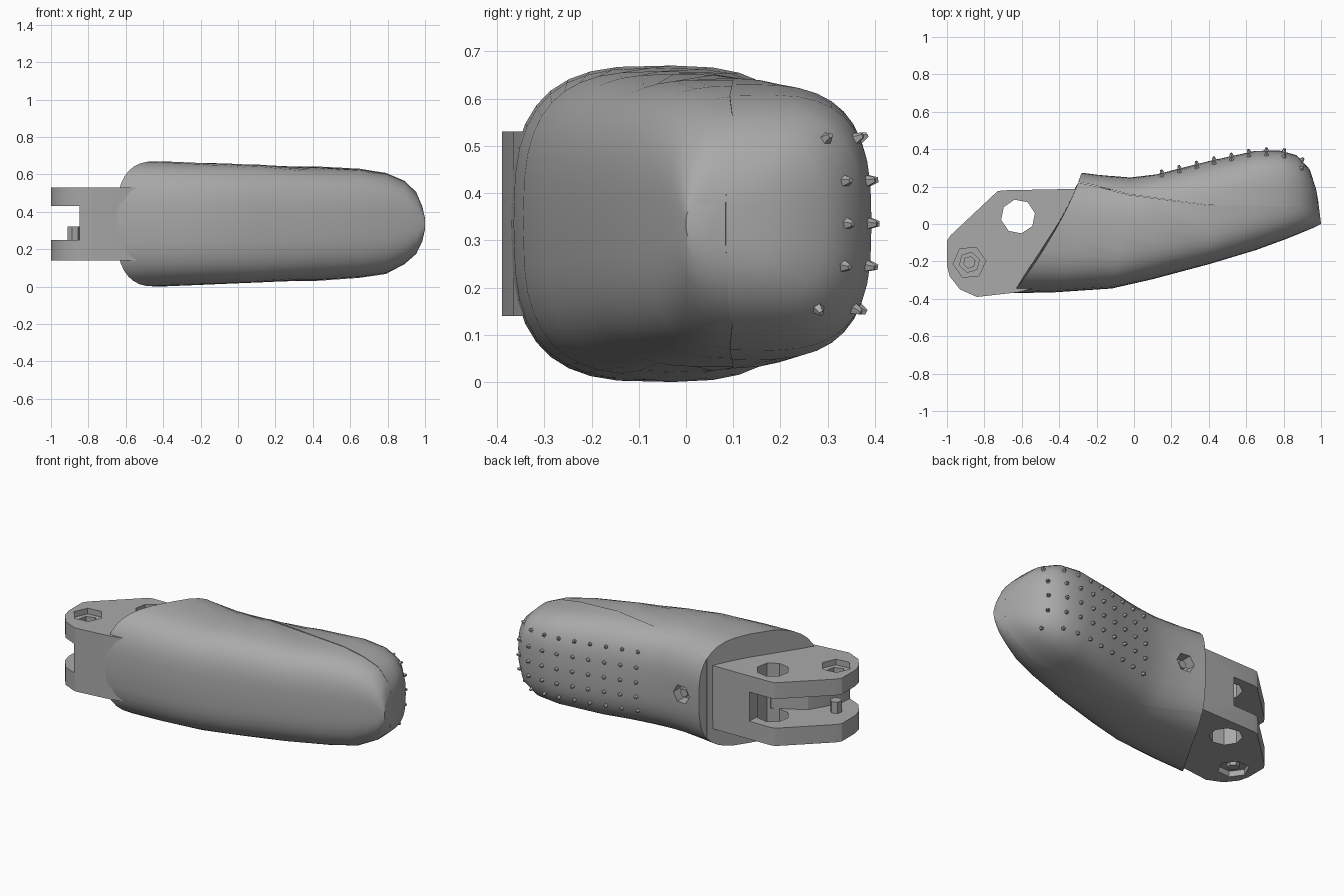
import bpy, bmesh, math
from mathutils import Vector
from mathutils.bvhtree import BVHTree

cube = bpy.data.objects.get("Cube")
if cube:
    bpy.data.objects.remove(cube, do_unlink=True)

grey = bpy.data.materials.new("plain grey")
grey.use_nodes = True
grey.diffuse_color = (0.4, 0.4, 0.4, 1)
grey.node_tree.nodes["Principled BSDF"].inputs["Base Color"].default_value = (0.4, 0.4, 0.4, 1)


def finish(name, bm):
    bmesh.ops.recalc_face_normals(bm, faces=bm.faces[:])
    mesh = bpy.data.meshes.new(name)
    bm.to_mesh(mesh)
    bm.free()
    mesh.materials.append(grey)
    ob = bpy.data.objects.new(name, mesh)
    bpy.context.collection.objects.link(ob)
    return ob


def select(ob):
    bpy.ops.object.select_all(action="DESELECT")
    ob.select_set(True)
    bpy.context.view_layer.objects.active = ob


def smooth(ob, angle=35):
    select(ob)
    bpy.ops.object.shade_smooth_by_angle(angle=math.radians(angle))


def bridge(name, rings):
    """Skin closed rings of points and cap both ends."""
    bm = bmesh.new()
    loops = [[bm.verts.new(p) for p in ring] for ring in rings]
    n = len(loops[0])
    for a, b in zip(loops, loops[1:]):
        for i in range(n):
            j = (i + 1) % n
            bm.faces.new((a[i], a[j], b[j], b[i]))
    bm.faces.new(loops[0])
    bm.faces.new(loops[-1])
    return finish(name, bm)


def prism(name, pts, lo, hi, along_y=False):
    def place(p, h):
        return Vector((p[0], h, p[1])) if along_y else Vector((p[0], p[1], h))
    return bridge(name, [[place(p, h) for p in pts] for h in (lo, hi)])


def ngon(cx, cy, r, n, turn=0.0):
    return [(cx + r * math.cos(turn + math.tau * i / n),
             cy + r * math.sin(turn + math.tau * i / n)) for i in range(n)]


def cut(ob, cutter):
    cutter.hide_render = True
    mod = ob.modifiers.new("cut", "BOOLEAN")
    mod.operation = "DIFFERENCE"
    mod.solver = "EXACT"
    mod.object = cutter
    select(ob)
    bpy.ops.object.modifier_apply(modifier=mod.name)
    bpy.data.objects.remove(cutter, do_unlink=True)


# Stations: front x, y, back x, y, bottom, top, seam position (-1 front, 1 back)
STATIONS = [
    (-.65, -.37, -.28, .27, .00, .67, .85),
    (-.42, -.365, -.2, .26, .005, .665, .82),
    (-.12, -.345, -.02, .245, .015, .658, .7),
    (.1, -.295, .12, .262, .022, .652, .55),
    (.4, -.215, .4, .333, .032, .64, .15),
    (.65, -.14, .65, .388, .05, .627, -.1),
    (.8, -.085, .78, .39, .07, .605, -.25),
    (.9, -.045, .87, .365, .12, .565, -.3),
    (.96, -.02, .94, .29, .175, .505, -.3),
    (.99, -.005, .975, .18, .24, .43, 0),
    (1, 0, .985, .12, .29, .38, .4),
]
POWER = 3


def spow(v, e):
    return math.copysign(abs(v) ** e, v)


def arc_ring(station, index, back, count, outset):
    """Arc of a rounded-square section, behind or in front of the seam."""
    fx, fy, bx, by, z0, z1, seam = station
    a = math.acos(spow(seam, POWER / 2))
    start, end = (-a, a) if back else (a, math.tau - a)
    bow = 0.035 * max(0, 1 - index / 3)
    pts = []
    for i in range(count + 1):
        t = start + (end - start) * i / count
        s = spow(math.cos(t), 2 / POWER)
        h = spow(math.sin(t), 2 / POWER) * outset
        pts.append(Vector(((fx + bx) / 2 + (bx - fx) / 2 * s + bow * (1 - s * s),
                           (fy + by) / 2 + (by - fy) / 2 * s * outset,
                           (z0 + z1) / 2 + (z1 - z0) / 2 * h)))
    return pts


# Front shell and back pad
front_shell = bridge("front_shell", [arc_ring(s, i, False, 28, 1) for i, s in enumerate(STATIONS)])
smooth(front_shell)
grip_pad = bridge("grip_pad", [arc_ring(s, i, True, 20, 1.012) for i, s in enumerate(STATIONS)])
pad_tree = BVHTree.FromObject(grip_pad, bpy.context.evaluated_depsgraph_get())

# Screw socket in the pad
cut(grip_pad, prism("socket_cutter", ngon(-.15, .335, .058, 6), .19, .4, True))
smooth(grip_pad)
prism("socket_screw", ngon(-.15, .335, .026, 6), .18, .235, True)

# Small pointed grip studs
bm = bmesh.new()
for col in range(9):
    for row in range(5):
        x, z = .15 + .093 * col, .155 + .09 * row
        hit, normal, _, _ = pad_tree.ray_cast(Vector((x, 2, z)), Vector((0, -1, 0)))
        if hit is None:
            continue
        turn = normal.to_track_quat("Z", "Y").to_matrix().to_4x4()
        turn.translation = hit + normal * .005
        bmesh.ops.create_cone(bm, cap_ends=True, segments=5, radius1=.016,
                              radius2=.006, depth=.026, matrix=turn)
finish("grip_studs", bm)

# Hinge block with slot, window and pin recesses
outline = [(-1, -.09), (-.98, -.06), (-.73, .175), (-.7, .18), (-.3, .188), (-.15, .1),
           (-.3, -.28), (-.62, -.365), (-.84, -.39), (-.93, -.35), (-.985, -.28), (-1, -.22)]
hinge = prism("hinge_block", outline, .14, .53)
slot = [(-1.1, -.5), (-.86, -.5), (-.84, -.3), (-.74, -.13), (-.56, -.03), (-.56, .3), (-1.1, .3)]
cut(hinge, prism("slot_cutter", slot, .25, .43))
cut(hinge, prism("window_cutter", ngon(-.62, .04, .092, 8, .2), 0, 1))
PIN = (-.88, -.205)
cut(hinge, prism("pin_hole_cutter", ngon(*PIN, .055, 6, .3), .4, .6))
for name, lo, hi in (("upper", .495, .6), ("lower", 0, .175)):
    cut(hinge, prism(name + "_recess_cutter", ngon(*PIN, .088, 6, .1), lo, hi))
smooth(hinge, 30)

# Pin stub on the lower lug
prism("hinge_pin", ngon(*PIN, .034, 6, .3), .15, .32)
